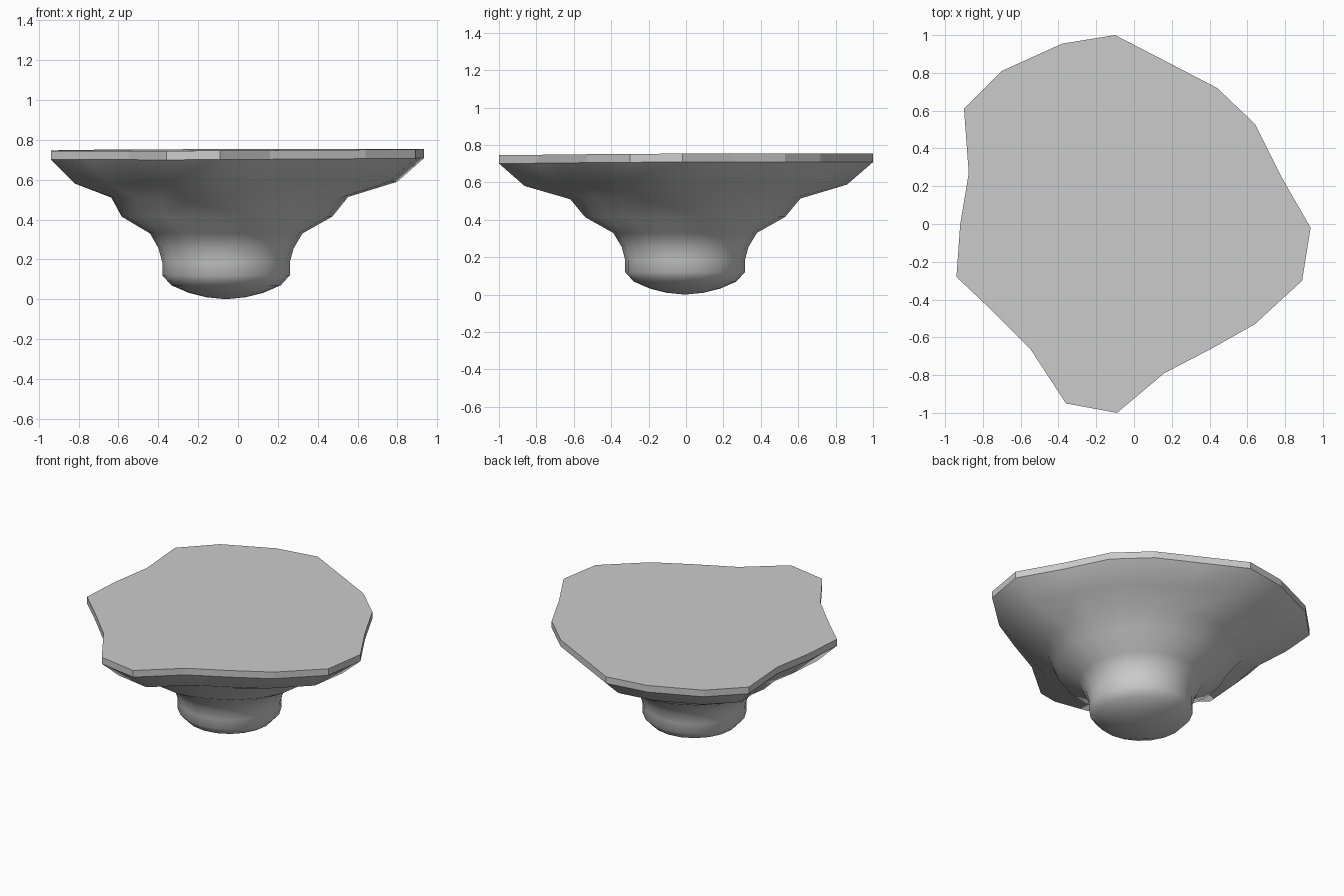
import bpy, bmesh, math

if "Cube" in bpy.data.objects:
    bpy.data.objects.remove(bpy.data.objects["Cube"])

CX, CY = -0.06, -0.005   # stem axis

# irregular slab outline, 20 sides, counter-clockwise
OUTLINE = [(0.935, -0.02), (0.78, 0.25), (0.64, 0.53), (0.44, 0.72), (0.19, 0.85),
           (-0.10, 1.0), (-0.38, 0.955), (-0.70, 0.81), (-0.90, 0.61), (-0.875, 0.27),
           (-0.92, 0.0), (-0.94, -0.28), (-0.75, -0.46), (-0.55, -0.66), (-0.36, -0.95),
           (-0.09, -1.0), (0.16, -0.79), (0.41, -0.66), (0.64, -0.53), (0.89, -0.30)]

# (height, radius, how far the ring follows the outline instead of a circle)
RINGS = [(0.010, 0.10, 0), (0.033, 0.19, 0), (0.07, 0.275, 0), (0.12, 0.32, 0),
         (0.185, 0.32, 0), (0.255, 0.339, 0), (0.33, 0.384, 0.05), (0.415, 0.535, 0.15),
         (0.512, 0.615, 0.45), (0.585, 0.862, 1), (0.705, 1, 1), (0.75, 1, 1)]

bm = bmesh.new()


def make_ring(z, radius, follow):
    verts = []
    for i, (x, y) in enumerate(OUTLINE):
        dx, dy = x - CX, y - CY
        ang = math.tau * i / len(OUTLINE)
        cx, cy = radius * math.cos(ang), radius * math.sin(ang)
        px = CX + cx * (1 - follow) + dx * radius * follow
        py = CY + cy * (1 - follow) + dy * radius * follow
        tilt = 0.004 * (x + y) * follow
        verts.append(bm.verts.new((px, py, z + tilt)))
    return verts


rings = [make_ring(*r) for r in RINGS]
n = len(OUTLINE)

# rounded foot, stem and flared underside are smooth, the rim is faceted
for k in range(len(rings) - 1):
    for i in range(n):
        j = (i + 1) % n
        f = bm.faces.new((rings[k][i], rings[k][j], rings[k + 1][j], rings[k + 1][i]))
        f.smooth = k < len(rings) - 2
foot = bm.verts.new((CX, CY, 0.0))
crown = bm.verts.new((0, 0, 0.75))
for i in range(n):
    j = (i + 1) % n
    bm.faces.new((rings[0][j], rings[0][i], foot)).smooth = True
    bm.faces.new((rings[-1][i], rings[-1][j], crown))

bmesh.ops.recalc_face_normals(bm, faces=bm.faces)
mesh = bpy.data.meshes.new("rock_platform")
bm.to_mesh(mesh)
bm.free()
bpy.context.collection.objects.link(bpy.data.objects.new("rock_platform", mesh))
